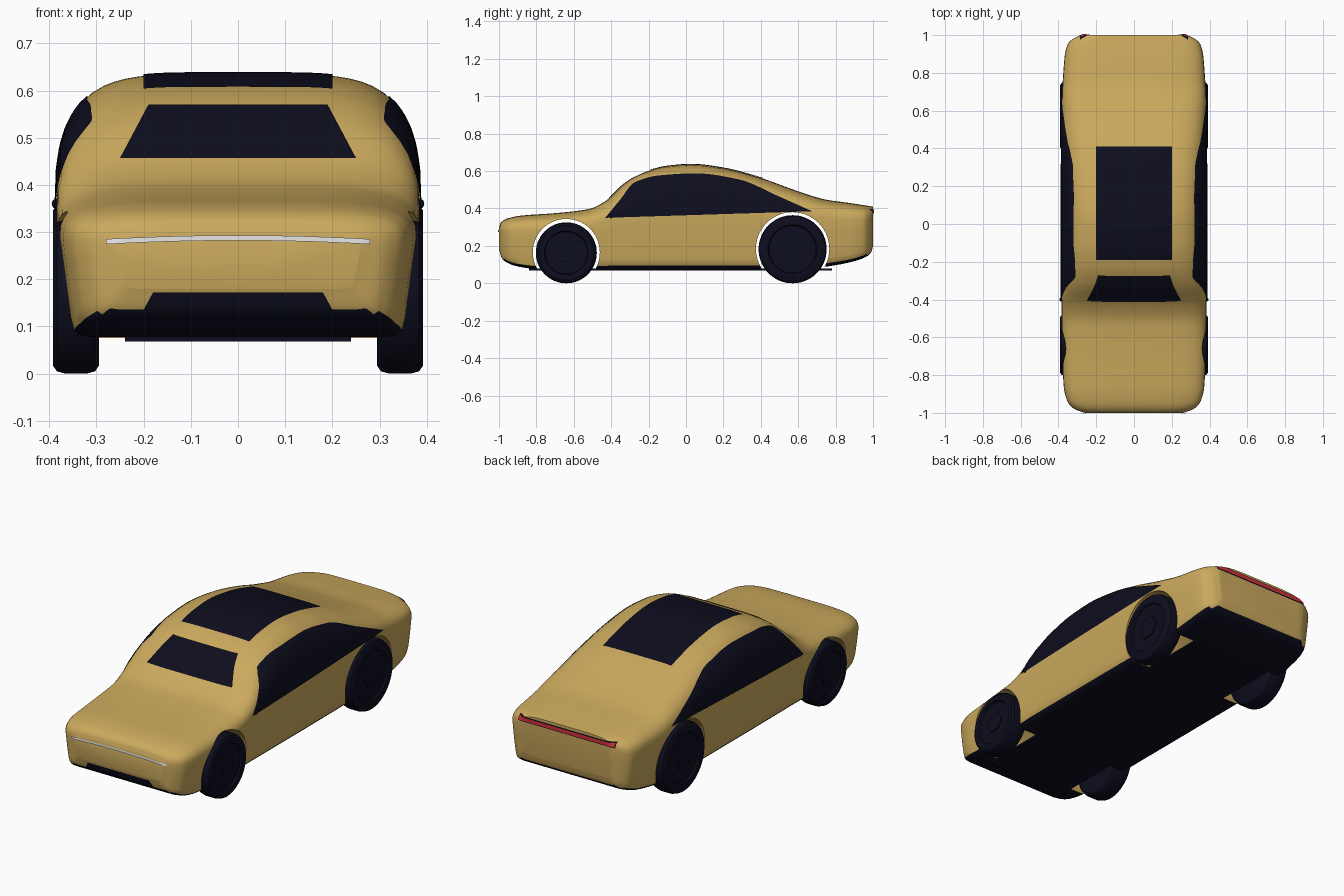
import bpy, math
from mathutils import Vector
from mathutils.bvhtree import BVHTree

cube = bpy.data.objects.get("Cube")
if cube:
    bpy.data.objects.remove(cube, do_unlink=True)


def material(name, r, g, b):
    m = bpy.data.materials.new(name)
    m.use_nodes = True
    m.diffuse_color = (r, g, b, 1)
    m.node_tree.nodes["Principled BSDF"].inputs["Base Color"].default_value = (r, g, b, 1)
    return m


GOLD = material("gold paint", 0.6, 0.4, 0.11)
DARK = material("dark glass and rubber", 0.004, 0.004, 0.013)
WHITE = material("white light", 0.8, 0.8, 0.8)
RED = material("red light", 0.65, 0.03, 0.04)


def add(name, verts, faces, *mats):
    mesh = bpy.data.meshes.new(name)
    mesh.from_pydata(verts, [], faces)
    for m in mats:
        mesh.materials.append(m)
    mesh.update()
    ob = bpy.data.objects.new(name, mesh)
    bpy.context.collection.objects.link(ob)
    return ob


def smooth(ob, degrees=35):
    bpy.ops.object.select_all(action='DESELECT')
    bpy.context.view_layer.objects.active = ob
    ob.select_set(True)
    bpy.ops.object.shade_smooth_by_angle(angle=math.radians(degrees))


def curve(points):
    """Smooth function through the points that never overshoots."""
    d = [(b[1] - a[1]) / (b[0] - a[0]) for a, b in zip(points, points[1:])]
    m = [d[0]] + [2 * p * q / (p + q) if p * q > 0 else 0 for p, q in zip(d, d[1:])] + [d[-1]]

    def value(x):
        i = 0
        while i < len(d) - 1 and x > points[i + 1][0]:
            i += 1
        (x0, y0), (x1, y1) = points[i], points[i + 1]
        h = x1 - x0
        t = min(max((x - x0) / h, 0), 1)
        s = 1 - t
        return (y0 * (1 + 2 * t) * s * s + m[i] * h * t * s * s
                + y1 * t * t * (1 + 2 * s) - m[i + 1] * h * t * t * s)
    return value


def bridge(rings, n):
    return [(r * n + k, r * n + (k + 1) % n, (r + 1) * n + (k + 1) % n, (r + 1) * n + k)
            for r in range(rings - 1) for k in range(n)]


# Body: sections lofted along the length
top = curve([(-1, .3), (-.99, .325), (-.95, .348), (-.88, .362), (-.7, .375), (-.52, .397),
             (-.43, .44), (-.32, .54), (-.22, .594), (-.1, .625), (.03, .635), (.2, .615),
             (.4, .563), (.6, .492), (.75, .447), (.87, .43), (1, .41)])
bottom = curve([(-1, .18), (-.985, .135), (-.96, .112), (-.9, .09), (-.8, .077), (-.6, .075),
                (.6, .075), (.74, .088), (.88, .113), (.96, .14), (.99, .165), (1, .2)])
width = curve([(-1, .26), (-.98, .315), (-.94, .352), (-.86, .372), (-.6, .383), (0, .385),
               (.6, .383), (.88, .368), (.95, .352), (.985, .315), (1, .28)])
LOWER = [(0, 0), (.5, 0), (.82, 0), (.89, .02), (.925, .07), (.945, .2), (.965, .45), (.985, .75)]
ARC = 16


def section(y):
    zb, zt, w = bottom(y), top(y), width(y)
    belt = min(.36, zb + .72 * (zt - zb))
    half = [(w * x, zb + t * (belt - zb)) for x, t in LOWER]
    for k in range(ARC + 1):
        a = math.pi / 2 * (1 - (1 - k / ARC) ** 2)
        half.append((w * max(math.cos(a), 0) ** .4 if k < ARC else 0,
                     belt + (zt - belt) * math.sin(a) ** .77))
    ring = half + [(-x, z) for x, z in half[-2:0:-1]]
    return [(x, y, z) for x, z in ring]


STEPS = 110
sections = [section(-math.cos(math.pi * i / STEPS)) for i in range(STEPS + 1)]
n = len(sections[0])
verts = [v for ring in sections for v in ring]
faces = [f[::-1] for f in bridge(len(sections), n)]
faces += [tuple(range(n)), tuple(range(len(verts) - n, len(verts)))[::-1]]
faces = [f[::-1] for f in faces]
body = add("body", verts, faces, GOLD, DARK)
bpy.context.view_layer.objects.active = body
body.select_set(True)
bpy.ops.object.mode_set(mode='EDIT')
bpy.ops.mesh.select_all(action='SELECT')
bpy.ops.mesh.normals_make_consistent(inside=False)
bpy.ops.object.mode_set(mode='OBJECT')
for p in body.data.polygons:
    p.material_index = 1 if p.normal.z < -.5 else 0
surface = BVHTree.FromPolygons([Vector(v) for v in verts], faces)


# Wheels and wheel arches
def lathe(name, profile, y, z, mat, sides=64):
    """Spin (x, radius) pairs about an axle along x."""
    vs = [(x, y + r * math.cos(2 * math.pi * k / sides), z + r * math.sin(2 * math.pi * k / sides))
          for x, r in profile for k in range(sides)]
    fs = bridge(len(profile), sides)
    fs += [tuple(range(sides))[::-1], tuple(range(len(vs) - sides, len(vs)))]
    if profile[0][0] < profile[-1][0]:
        fs = [f[::-1] for f in fs]
    return add(name, vs, [f[::-1] for f in fs], mat)


WHEEL = [(.295, .9), (.303, .97), (.32, 1), (.367, 1), (.384, .97), (.392, .9),
         (.392, .72), (.382, .69), (.382, .4)]
HUB = [(.375, .34), (.388, .34), (.39, .3)]
for end, y, r, gap in (("front", -.64, .163, .016), ("rear", .57, .182, .014)):
    cutter = lathe("arch_cutter", [(-.6, r + gap), (.6, r + gap)], y, r + .002, GOLD, 96)
    cutter.hide_render = True
    mod = body.modifiers.new("arch", 'BOOLEAN')
    mod.operation = 'DIFFERENCE'
    mod.solver = 'EXACT'
    mod.object = cutter
    bpy.context.view_layer.objects.active = body
    bpy.ops.object.modifier_apply(modifier=mod.name)
    bpy.data.objects.remove(cutter, do_unlink=True)
    for side, s in (("left", 1), ("right", -1)):
        smooth(lathe(f"{end}_{side}_wheel", [(s * x, f * r) for x, f in WHEEL], y, r, DARK))
        lathe(f"{end}_{side}_hub", [(s * x, f * r) for x, f in HUB], y, r, DARK, 6)
smooth(body)


# Glass, lights and grille: thin plates laid on the body
def plate(name, mat, place, direction, nu, nv, lift=.004):
    d = Vector(direction)
    vs = []
    for i in range(nu + 1):
        for j in range(nv + 1):
            start = Vector(place(i / nu, j / nv)) - d * 2
            hit = surface.ray_cast(start, d)[0]
            vs.append((hit or start + d * 2) - d * lift)
    m = nv + 1
    fs = [(i * m + j, i * m + m + j, i * m + m + j + 1, i * m + j + 1)
          for i in range(nu) for j in range(nv)]
    ob = add(name, vs, fs, mat)
    if sum((p.normal.dot(d) for p in ob.data.polygons)) > 0:
        ob.data.flip_normals()
    smooth(ob)


def strip(y, low, high, x_low, x_high, sag=0):
    """Trapezoid seen from the front or the back."""
    def place(u, v):
        a = 2 * u - 1
        return (a * (x_low + (x_high - x_low) * v), y, low + (high - low) * v - sag * a * a)
    return place


window_top = curve([(-.43, .352), (-.35, .45), (-.275, .54), (-.14, .577), (.05, .588),
                    (.28, .556), (.5, .463), (.67, .387)])


def window(s):
    def place(u, v):
        y = -.43 + 1.1 * u
        z = .35 + .035 * u
        return (s * .4, y, z + (window_top(y) - z) * v)
    return place


for side, s in (("left", 1), ("right", -1)):
    plate(f"{side}_windows", DARK, window(s), (-s, 0, 0), 60, 16)
    # Door mirror
    bpy.ops.mesh.primitive_uv_sphere_add(segments=16, ring_count=8, radius=.011,
                                         location=(s * .384, -.4, .36))
    mirror = bpy.context.object
    mirror.name = f"{side}_mirror"
    mirror.data.materials.append(DARK)
    smooth(mirror, 60)

plate("roof_glass", DARK, lambda u, v: (.4 * u - .2, .6 * v - .19, .6), (0, 0, -1), 24, 30)
plate("windshield", DARK, strip(-.4, .457, .57, .25, .19), (0, 1, 0), 30, 14)
plate("front_light", WHITE, strip(-1, .282, .293, .28, .28, .008), (0, 1, 0), 40, 2, .006)
plate("lower_grille", DARK, strip(-1, .135, .172, .2, .18), (0, 1, 0), 20, 6)
plate("tail_light_frame", DARK, strip(1, .37, .398, .285, .285), (0, -1, 0), 40, 4, .003)
plate("tail_light", RED, strip(1, .375, .393, .28, .28), (0, -1, 0), 40, 2, .006)

# Floor plate under the body
bpy.ops.mesh.primitive_cube_add(size=1, location=(0, -.03, .073))
floor = bpy.context.object
floor.name = "floor_plate"
floor.scale = (.48, 1.62, .01)
floor.data.materials.append(DARK)
